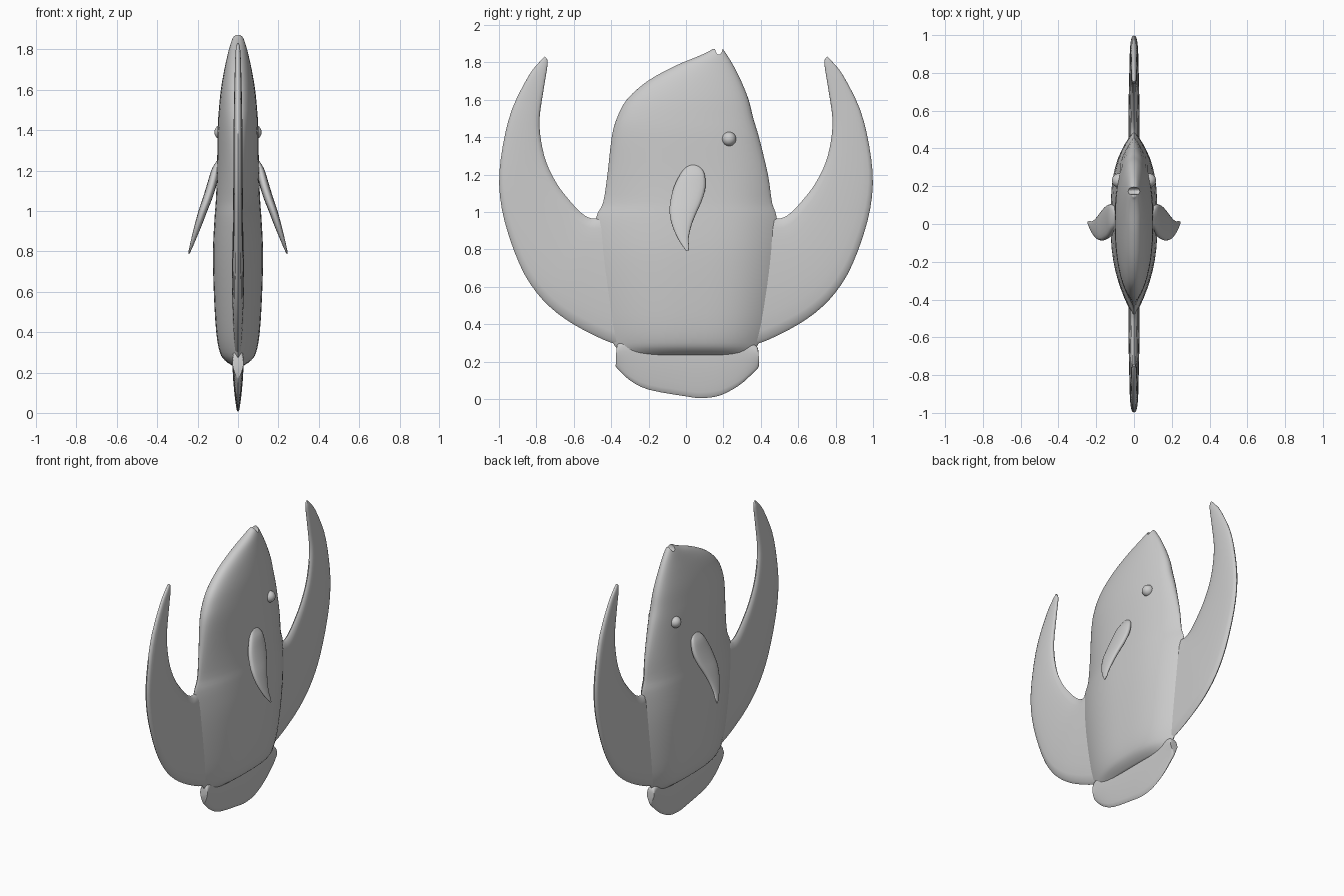
import bpy, bmesh, math
from mathutils import Vector

if "Cube" in bpy.data.objects:
    bpy.data.objects.remove(bpy.data.objects["Cube"])

skin = bpy.data.materials.new("grey_skin")
skin.diffuse_color = (0.6, 0.6, 0.6, 1)
skin.use_nodes = True
skin.node_tree.nodes["Principled BSDF"].inputs["Base Color"].default_value = skin.diffuse_color


def smooth_rows(rows, sub=3):
    """Catmull-Rom interpolation of equally long tuples."""
    p = [Vector(r) for r in rows]
    out = []
    for i in range(len(p) - 1):
        a, b, c, d = p[max(i - 1, 0)], p[i], p[i + 1], p[min(i + 2, len(p) - 1)]
        for k in range(sub):
            t = k / sub
            out.append(0.5 * (2 * b + (c - a) * t + (2 * a - 5 * b + 4 * c - d) * t * t
                              + (3 * b - 3 * c + d - a) * t ** 3))
    return out + [p[-1]]


def finish(ob, angle=50):
    ob.data.materials.clear()
    ob.data.materials.append(skin)
    bpy.ops.object.select_all(action='DESELECT')
    ob.select_set(True)
    bpy.context.view_layer.objects.active = ob
    bpy.ops.object.shade_smooth_by_angle(angle=math.radians(angle))


def loft(name, rings):
    """Closed skin through a list of equal rings, capped at both ends."""
    bm = bmesh.new()
    vs = [[bm.verts.new(p) for p in ring] for ring in rings]
    n = len(vs[0])
    for a, b in zip(vs, vs[1:]):
        for i in range(n):
            j = (i + 1) % n
            bm.faces.new((a[i], a[j], b[j], b[i]))
    bm.faces.new(vs[0])
    bm.faces.new(vs[-1])
    bmesh.ops.recalc_face_normals(bm, faces=bm.faces)
    me = bpy.data.meshes.new(name)
    bm.to_mesh(me)
    bm.free()
    ob = bpy.data.objects.new(name, me)
    bpy.context.collection.objects.link(ob)
    finish(ob)
    return ob


def blade_ring(a, b, thick, taper=1.0, x0=0.0, n=20):
    """Flat rounded section from (y, z) point a to b; taper thins the a end."""
    ring = []
    for i in range(n):
        u = 2 * math.pi * i / n
        s = (1 - math.cos(u)) / 2
        w = math.copysign(abs(math.sin(u)) ** 0.7, math.sin(u)) * thick
        ring.append((x0 + w * (taper + (1 - taper) * s),
                     a[0] + (b[0] - a[0]) * s, a[1] + (b[1] - a[1]) * s))
    return ring


# Body: rows of z, back y, front y, half width
body_rows = [
    (.235, -.33, .34, .03), (.26, -.36, .365, .065), (.30, -.39, .39, .09),
    (.40, -.43, .43, .108), (.60, -.47, .47, .12), (.80, -.49, .49, .124),
    (.97, -.48, .485, .116), (1.05, -.443, .46, .11), (1.2, -.42, .438, .104),
    (1.4, -.397, .39, .101), (1.5, -.37, .36, .095), (1.6, -.317, .335, .085),
    (1.7, -.205, .295, .068), (1.78, -.06, .255, .05), (1.83, .06, .225, .036),
    (1.86, .125, .205, .024), (1.872, .14, .195, .012)]


def body_ring(z, back, front, width, n=48):
    k = min(max((1.5 - z) / .5, 0), 1)
    ring = []
    for i in range(n):
        u = 2 * math.pi * i / n
        t = -math.cos(u)
        oval = abs(math.sin(u)) ** 0.9
        keel = .18 * oval + .82 * (1 - abs(t) ** (3.6 if t > 0 else 2.4)) ** 1.15
        w = width * (oval * (1 - k) + keel * k)
        ring.append((math.copysign(w, math.sin(u)),
                     (back + front) / 2 + t * (front - back) / 2, z))
    return ring


body = loft("body", [body_ring(*r) for r in smooth_rows(body_rows)])

# Mouth notch cut into the snout
bpy.ops.mesh.primitive_uv_sphere_add(segments=24, ring_count=12, radius=1,
                                     location=(0, .175, 1.872))
cutter = bpy.context.object
cutter.name = "mouth_cutter"
cutter.scale = (.06, .02, .036)
cutter.hide_render = True
cut = body.modifiers.new("mouth", 'BOOLEAN')
cut.operation = 'DIFFERENCE'
cut.object = cutter
bpy.context.view_layer.objects.active = body
bpy.ops.object.modifier_apply(modifier=cut.name)
bpy.data.objects.remove(cutter)

# Crescent fins, one each side: outer y, z, inner y, z, half thickness
fin_rows = [
    (.755, 1.832, .742, 1.815, .006), (.785, 1.80, .741, 1.78, .012),
    (.84, 1.73, .762, 1.65, .016), (.93, 1.55, .783, 1.5, .02),
    (.98, 1.35, .775, 1.38, .022), (.999, 1.15, .745, 1.26, .023),
    (.97, .95, .69, 1.15, .024), (.89, .72, .63, 1.07, .026),
    (.80, .57, .56, .995, .028), (.69, .46, .505, .965, .03),
    (.55, .37, .46, .97, .03), (.37, .29, .38, .97, .03),
    (.2, .262, .2, .95, .03), (0, .255, 0, .95, .03)]
for name, side in (("upper_fin", -1), ("lower_fin", 1)):
    loft(name, [blade_ring((side * r[0], r[1]), (side * r[2], r[3]), r[4])
                for r in smooth_rows(fin_rows)])

# Rounded tail flap: upper y, z, lower y, z
tail_rows = [
    (-.372, .27, -.376, .175), (-.36, .30, -.36, .155), (-.3, .33, -.30, .10),
    (-.2, .33, -.2, .05), (0, .33, 0, .014), (.08, .33, .08, .005),
    (.18, .33, .18, .018), (.28, .33, .28, .07), (.35, .30, .35, .13),
    (.38, .28, .385, .165), (.388, .25, .391, .19)]
loft("tail", [blade_ring(r[2:4], r[0:2], .036, .35) for r in smooth_rows(tail_rows)])

# Side fins: z, back y, front y, centre x, half thickness
side_rows = [
    (1.25, .02, .055, .098, .006), (1.235, -.005, .08, .102, .012),
    (1.2, -.032, .1, .113, .02), (1.13, -.066, .104, .13, .024),
    (1.06, -.083, .085, .152, .024), (1.0, -.088, .058, .174, .022),
    (.93, -.075, .03, .197, .018), (.86, -.045, .014, .22, .012),
    (.82, -.02, .016, .233, .008), (.79, .002, .014, .243, .004)]
for label, side in (("left", -1), ("right", 1)):
    loft(label + "_side_fin",
         [blade_ring((r[1], r[0]), (r[2], r[0]), r[4], 1, side * r[3])
          for r in smooth_rows(side_rows)])
    # Eyes
    bpy.ops.mesh.primitive_uv_sphere_add(segments=24, ring_count=12, radius=.038,
                                         location=(side * .079, .23, 1.39))
    eye = bpy.context.object
    eye.name = label + "_eye"
    finish(eye, 60)
